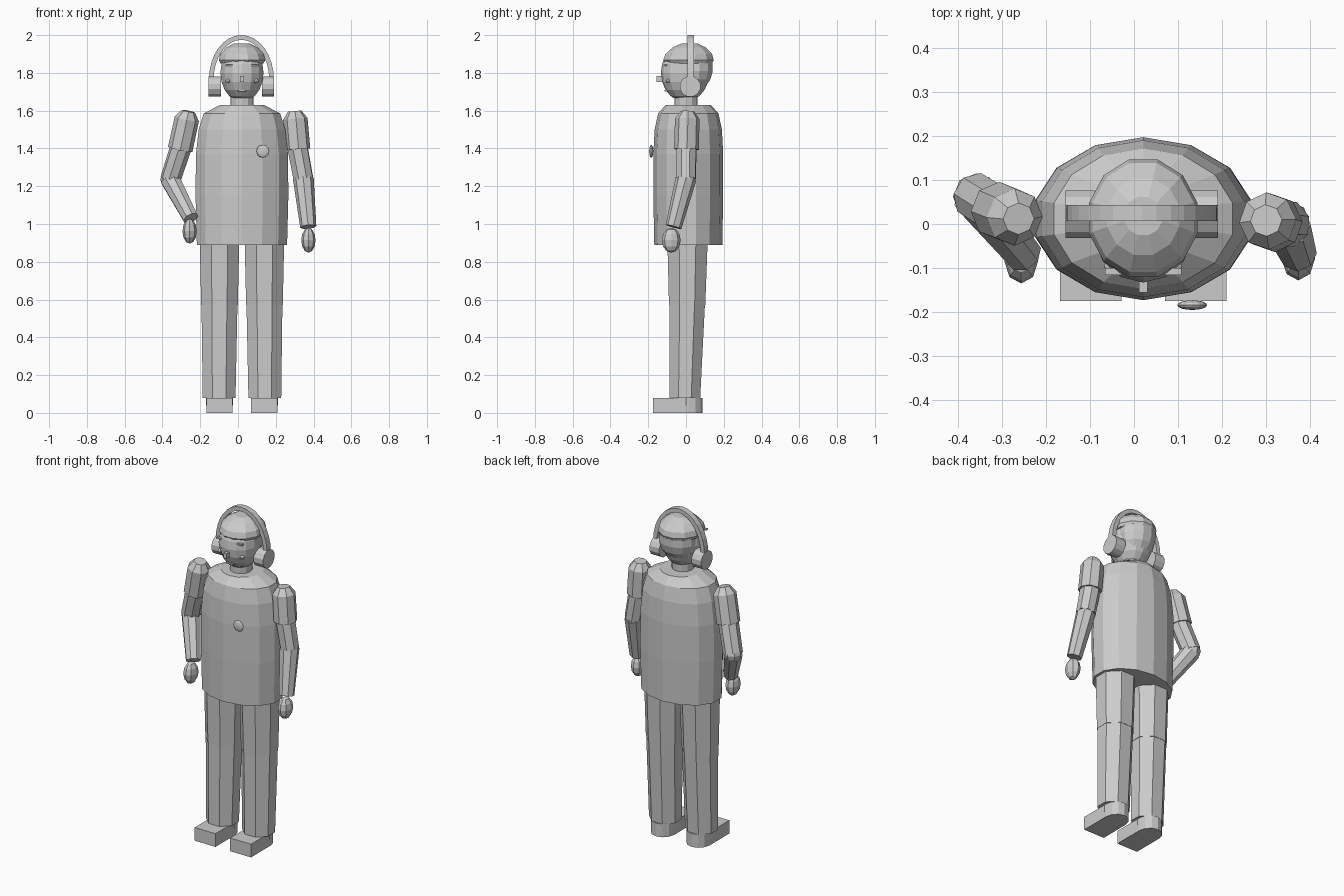
import bpy, bmesh
from math import sin, cos, pi
from mathutils import Vector, Matrix

if "Cube" in bpy.data.objects:
    bpy.data.objects.remove(bpy.data.objects["Cube"])

grey = bpy.data.materials.new("plain grey")
grey.use_nodes = True
grey.diffuse_color = (0.6, 0.6, 0.6, 1)
grey.node_tree.nodes["Principled BSDF"].inputs["Base Color"].default_value = (0.6, 0.6, 0.6, 1)

CX = 0.021  # body axis


def finish(name, bm):
    bmesh.ops.recalc_face_normals(bm, faces=bm.faces)
    mesh = bpy.data.meshes.new(name)
    bm.to_mesh(mesh)
    bm.free()
    mesh.materials.append(grey)
    obj = bpy.data.objects.new(name, mesh)
    bpy.context.collection.objects.link(obj)
    return obj


def skin(name, rings):
    """Skin a list of equal-length point rings and cap both ends."""
    bm = bmesh.new()
    loops = [[bm.verts.new(p) for p in ring] for ring in rings]
    n = len(loops[0])
    for a, b in zip(loops, loops[1:]):
        for i in range(n):
            j = (i + 1) % n
            bm.faces.new((a[i], a[j], b[j], b[i]))
    bm.faces.new(loops[0])
    bm.faces.new(loops[-1])
    return finish(name, bm)


def stack(name, sections, sides, turn=0.0):
    """Horizontal oval sections: x, y, z, half width, half depth."""
    angles = [2 * pi * i / sides + turn for i in range(sides)]
    return skin(name, [[(x + rx * cos(a), y + ry * sin(a), z) for a in angles]
                       for x, y, z, rx, ry in sections])


def limb(name, start, end, stations, sides=8):
    """Tapered tube; stations are fraction along the axis and radius."""
    start, end = Vector(start), Vector(end)
    spin = (end - start).to_track_quat('Z', 'Y')
    angles = [2 * pi * (i + 0.5) / sides for i in range(sides)]
    return skin(name, [[start.lerp(end, t) + spin @ Vector((r * cos(a), r * sin(a), 0))
                        for a in angles] for t, r in stations])


def ball(name, centre, radii, u=12, v=8, turn=None):
    bm = bmesh.new()
    bmesh.ops.create_uvsphere(bm, u_segments=u, v_segments=v, radius=1)
    if turn:
        bmesh.ops.rotate(bm, verts=bm.verts, matrix=Matrix.Rotation(pi / 2, 3, turn))
    bmesh.ops.scale(bm, verts=bm.verts, vec=radii)
    bmesh.ops.translate(bm, verts=bm.verts, vec=centre)
    return finish(name, bm)


def box(name, centre, size):
    bm = bmesh.new()
    bmesh.ops.create_cube(bm, size=1)
    bmesh.ops.scale(bm, verts=bm.verts, vec=size)
    bmesh.ops.translate(bm, verts=bm.verts, vec=centre)
    return finish(name, bm)


# Long tunic with sloping shoulders
profile = [(0.89, 0.245, 0.18), (1.15, 0.252, 0.185), (1.37, 0.25, 0.185),
           (1.5, 0.235, 0.178), (1.585, 0.208, 0.16), (1.63, 0.12, 0.12)]
stack("torso", [(CX, 0.012, z, rx, ry) for z, rx, ry in profile], 14, pi / 2)
ball("chest_badge", (0.132, -0.184, 1.385), (0.034, 0.011, 0.034), 12, 8, 'X')

# Neck and head
stack("neck", [(CX, 0.0, z, 0.062, 0.062) for z in (1.6, 1.69)], 12)
ball("head", (CX, -0.005, 1.8), (0.117, 0.128, 0.152), 14, 10)
stack("hair_cap", [(CX, 0.015, 1.85, 0.118, 0.128), (CX, 0.013, 1.868, 0.127, 0.138),
                   (CX, 0.015, 1.9, 0.119, 0.128), (CX, 0.017, 1.935, 0.085, 0.09),
                   (CX, 0.018, 1.955, 0.045, 0.045)], 12, pi / 12)
stack("back_hair", [(CX, 0.045, 1.715, 0.065, 0.05), (CX, 0.045, 1.765, 0.1, 0.087),
                    (CX, 0.045, 1.81, 0.112, 0.1), (CX, 0.045, 1.855, 0.108, 0.1)], 12, pi / 12)

# Face details
box("nose", (CX, -0.138, 1.768), (0.02, 0.035, 0.03))
box("mouth", (CX, -0.105, 1.705), (0.045, 0.016, 0.008))
for side, name in ((-1, "right"), (1, "left")):
    ball(name + "_eye", (CX + side * 0.075, -0.096, 1.757), (0.014, 0.012, 0.011), 8, 6)
    box(name + "_brow", (CX + side * 0.062, -0.108, 1.84), (0.05, 0.016, 0.008))

# Headphones: arched band and two round cups
band = []
for i in range(17):
    a = pi * i / 16
    band.append([(CX - 0.003 + r * cos(a), y, 1.765 + (r + 0.063) * sin(a))
                 for r, y in ((0.147, 0.007), (0.172, 0.007), (0.172, 0.043), (0.147, 0.043))])
skin("headphone_band", band)
for side, name in ((-1, "right"), (1, "left")):
    x = CX - 0.003
    limb(name + "_headphone_cup", (x + side * 0.108, 0.022, 1.728),
         (x + side * 0.173, 0.022, 1.728), [(0, 0.056), (1, 0.056)], 12)

# Arms: shoulder, sleeve end, elbow, wrist, hand centre
arms = {
    "right": ((-0.262, 0.012, 1.597), (-0.306, 0.03, 1.395), (-0.358, 0.062, 1.235),
              (-0.25, -0.07, 1.03), (-0.256, -0.085, 0.962)),
    "left": ((0.3, 0.008, 1.597), (0.317, 0.002, 1.395), (0.346, 0.0, 1.24),
             (0.372, -0.066, 0.985), (0.373, -0.078, 0.914)),
}
for name, (shoulder, cuff, elbow, wrist, hand) in arms.items():
    limb(name + "_sleeve", shoulder, cuff, [(0, 0.036), (0.2, 0.065), (1, 0.066)])
    limb(name + "_upper_arm", cuff, elbow, [(-0.1, 0.057), (1, 0.055)])
    ball(name + "_elbow", elbow, (0.053, 0.053, 0.053), 8, 6)
    limb(name + "_forearm", elbow, wrist, [(0, 0.055), (1, 0.043)])
    ball(name + "_hand", hand, (0.038, 0.05, 0.066), 8, 6)

# Legs and shoes
for side, name in ((-1, "right"), (1, "left")):
    x = CX + side * 0.119
    stack(name + "_thigh", [(x, 0.008, 0.9, 0.113, 0.115), (x, 0.006, 0.57, 0.105, 0.104)],
          8, pi / 8)
    stack(name + "_shin", [(x, 0.006, 0.575, 0.103, 0.102),
                           (x + side * 0.002, -0.006, 0.08, 0.094, 0.088)], 8, pi / 8)
    stack(name + "_ankle", [(x, 0.0, z, 0.072, 0.072) for z in (0.04, 0.105)], 10)
    # Square toe running into a rounded heel
    sole = [(x - 0.07, -0.175), (x + 0.07, -0.175)]
    sole += [(x + 0.07 * cos(pi * i / 6), 0.012 + 0.075 * sin(pi * i / 6)) for i in range(7)]
    skin(name + "_shoe", [[(px, py, z) for px, py in sole] for z in (0.0, 0.08)])
